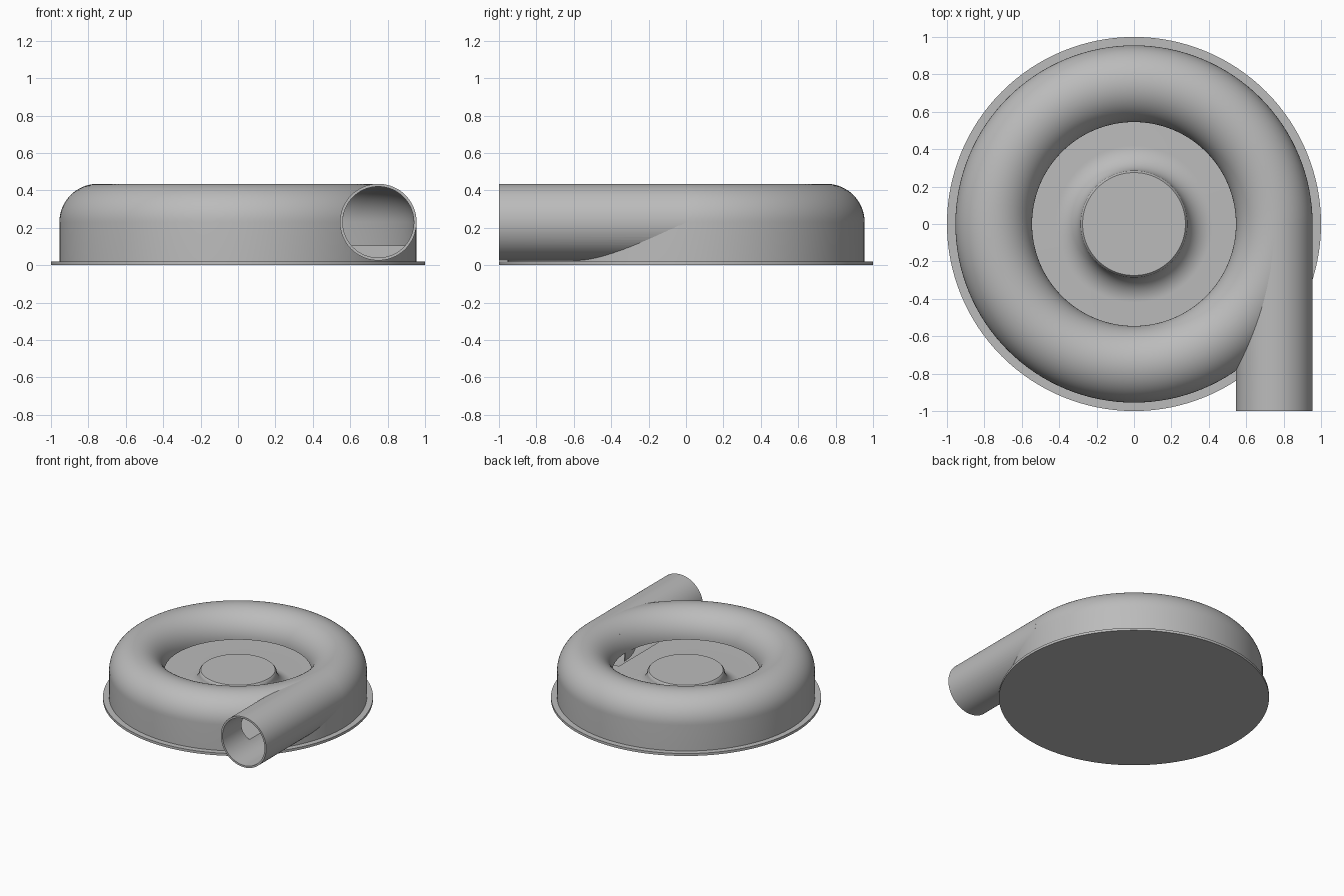
import bpy, bmesh, math
from mathutils import Matrix

cube = bpy.data.objects.get("Cube")
if cube:
    bpy.data.objects.remove(cube, do_unlink=True)

metal = bpy.data.materials.new("plain grey")
metal.use_nodes = True
metal.diffuse_color = (0.5, 0.5, 0.5, 1)
metal.node_tree.nodes["Principled BSDF"].inputs["Base Color"].default_value = (0.5, 0.5, 0.5, 1)

RING, MID, TUBE, BORE = 0.75, 0.23, 0.205, 0.19   # ring radius, tube height, tube radii
FLOOR, LIP = 0.105, 0.23


def finish(bm, name):
    bmesh.ops.recalc_face_normals(bm, faces=bm.faces)
    mesh = bpy.data.meshes.new(name)
    bm.to_mesh(mesh)
    bm.free()
    obj = bpy.data.objects.new(name, mesh)
    bpy.context.collection.objects.link(obj)
    mesh.materials.append(metal)
    return obj


def arc(cx, cz, r, start, end, n=20):
    angles = [math.radians(start + (end - start) * i / n) for i in range(n + 1)]
    return [(cx + r * math.cos(a), cz + r * math.sin(a)) for a in angles]


def revolve(name, profile, steps=128):
    bm = bmesh.new()
    verts = [bm.verts.new((r, 0, z)) for r, z in profile]
    edges = [bm.edges.new((a, b)) for a, b in zip(verts, verts[1:] + verts[:1])]
    bmesh.ops.spin(bm, geom=verts + edges, cent=(0, 0, 0), axis=(0, 0, 1),
                   angle=math.tau, steps=steps, use_duplicate=False)
    bmesh.ops.remove_doubles(bm, verts=bm.verts, dist=1e-5)
    bmesh.ops.dissolve_degenerate(bm, edges=bm.edges, dist=1e-5)
    return finish(bm, name)


def rod(name, radius, y0, y1):
    bm = bmesh.new()
    place = Matrix.Translation((RING, (y0 + y1) / 2, MID)) @ Matrix.Rotation(math.pi / 2, 4, 'X')
    bmesh.ops.create_cone(bm, cap_ends=True, segments=80, radius1=radius, radius2=radius,
                          depth=y1 - y0, matrix=place)
    return finish(bm, name)


def cut(obj, cutter):
    bpy.context.view_layer.objects.active = obj
    mod = obj.modifiers.new("cut", 'BOOLEAN')
    mod.operation, mod.solver, mod.object = 'DIFFERENCE', 'EXACT', cutter
    bpy.ops.object.modifier_apply(modifier=mod.name)


# Housing: flanged base, outer wall, rolled ring top, open inlet, floor and flared hub
outside = arc(RING, MID, TUBE, 0, 180, 32)
inside = arc(RING, MID, BORE, 180, 0, 32)
flare = arc(0.42, FLOOR + 0.135, 0.135, 270, 180, 16)
housing = revolve("volute_housing", [(0, 0), (1, 0), (1, 0.02), (0.955, 0.02)] + outside
                  + inside + [(RING + BORE, FLOOR)] + flare[:-1]
                  + [(0.275, FLOOR + 0.135), (0, FLOOR + 0.135)])

# Outlet pipe, opened through into the housing
pipe = rod("outlet_pipe", TUBE, -1.0, 0.0)
bore = rod("bore_cutter", BORE, -1.1, 0.0)
cavity = revolve("cavity_cutter", inside + [(RING + BORE, FLOOR), (RING - BORE, FLOOR)])
cut(pipe, bore)
cut(pipe, cavity)
cut(housing, bore)
for helper in (bore, cavity):
    bpy.data.objects.remove(helper, do_unlink=True)

# Smooth curves, keep crisp edges
bpy.ops.object.select_all(action='DESELECT')
for obj in (housing, pipe):
    obj.select_set(True)
bpy.context.view_layer.objects.active = housing
bpy.ops.object.shade_smooth_by_angle(angle=math.radians(35))
